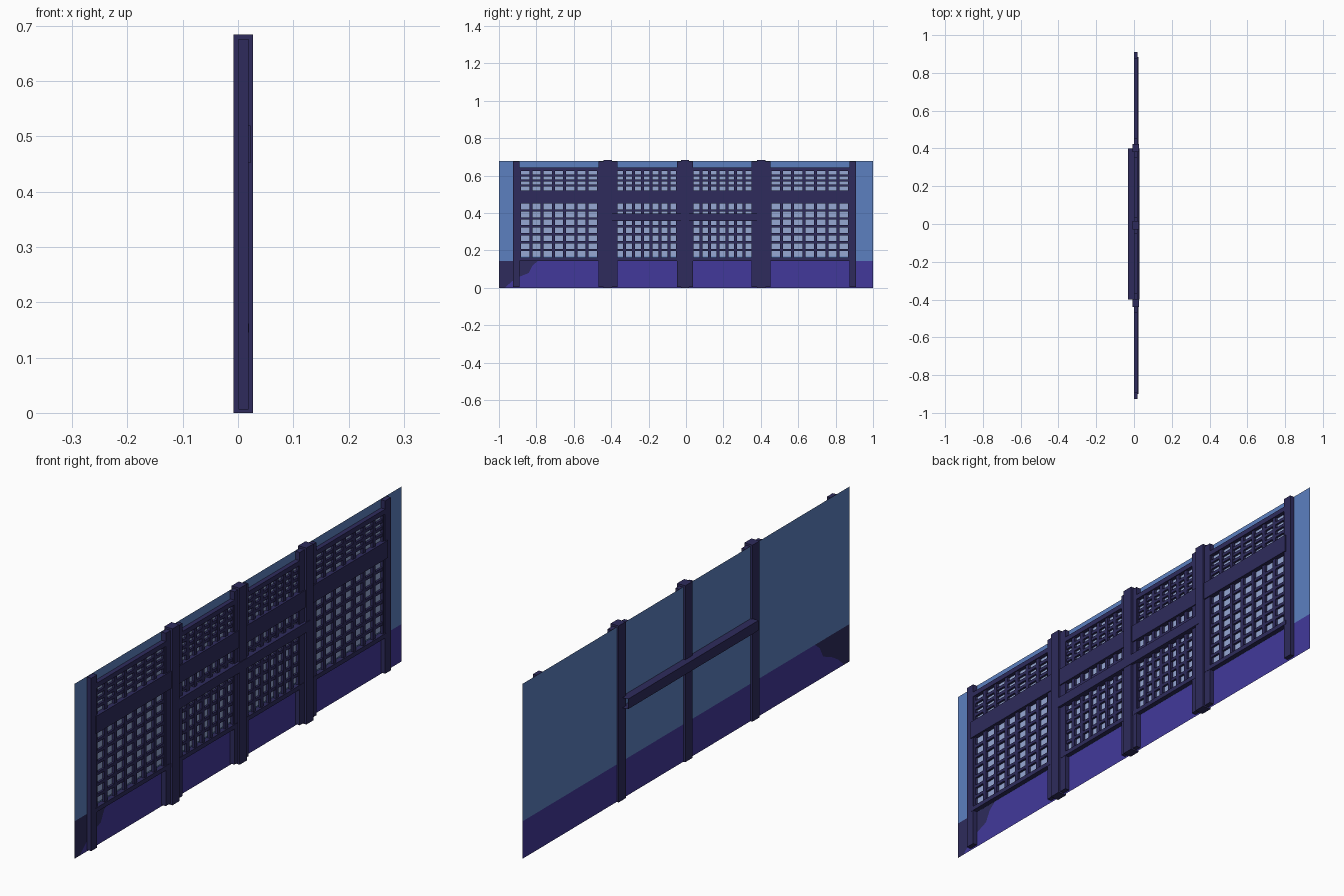
import bpy, bmesh

if "Cube" in bpy.data.objects:
    bpy.data.objects.remove(bpy.data.objects["Cube"])

def mat(name, rgb):
    m = bpy.data.materials.new(name)
    lin = [((c / 255 + 0.055) / 1.055) ** 2.4 for c in rgb]
    m.diffuse_color = (*lin, 1)
    m.use_nodes = True
    m.node_tree.nodes["Principled BSDF"].inputs["Base Color"].default_value = m.diffuse_color
    return m

WOOD = mat("dark_indigo_wood", (46, 43, 92))
BLUE = mat("blue_backing", (92, 128, 192))
PURPLE = mat("purple_base", (66, 57, 155))
PALE = mat("pale_pane", (150, 168, 212))

def make(name, bm, *mats):
    me = bpy.data.meshes.new(name)
    bm.to_mesh(me)
    bm.free()
    for m in mats:
        me.materials.append(m)
    ob = bpy.data.objects.new(name, me)
    bpy.context.collection.objects.link(ob)
    return ob

def add_box(bm, x0, x1, y0, y1, z0, z1, open_ends=False):
    r = bmesh.ops.create_cube(bm, size=1)
    for v in r["verts"]:
        v.co = ((x0, x1)[v.co.x > 0], (y0, y1)[v.co.y > 0], (z0, z1)[v.co.z > 0])
    if open_ends:
        fs = {f for v in r["verts"] for f in v.link_faces}
        bm.normal_update()
        bmesh.ops.delete(bm, geom=[f for f in fs if abs(f.normal.y) > 0.9], context='FACES_ONLY')

def box(name, *dims, **kw):
    bm = bmesh.new()
    add_box(bm, *dims, **kw)
    return make(name, bm, WOOD)

def sheet(name, x, polys, *mats):
    """Thin single-sided faces in the yz plane; each poly has a material index."""
    bm = bmesh.new()
    for idx, pts in polys:
        f = bm.faces.new([bm.verts.new((x, y, z)) for y, z in pts])
        f.material_index = idx
    return make(name, bm, *mats)

# Backing wall: blue upper part, purple base, dark patch in one corner
edge = [(-0.97, 0), (-0.93, 0.035), (-0.89, 0.06), (-0.84, 0.08), (-0.82, 0.12), (-0.79, 0.145)]
sheet("backing_wall", 0.0, [
    (0, [(-1, 0.145), (1, 0.145), (1, 0.678), (-1, 0.678)]),
    (1, edge[:1] + [(1, 0), (1, 0.145)] + edge[:0:-1]),
    (2, [(-1, 0)] + edge + [(-1, 0.145)]),
], BLUE, PURPLE, WOOD)

# Main posts: tall core running through the wall, wider flanks on the front
for i, (y, w) in enumerate([(-0.418, 0.051), (-0.006, 0.043), (0.402, 0.051)]):
    box(f"post_core_{i}", -0.008, 0.027, y - 0.022, y + 0.022, 0, 0.684)
    box(f"post_flank_{i}", 0.001, 0.019, y - w, y + w, 0.006, 0.676)

# End posts
for i, y in enumerate((-0.908, 0.892)):
    box(f"end_post_{i}", 0.001, 0.019, y - 0.018, y + 0.018, 0.006, 0.676)

# Long rails
box("top_rail", 0.001, 0.019, -0.9, 0.885, 0.625, 0.644)
box("middle_rail", 0.001, 0.023, -0.9, 0.885, 0.452, 0.52)
box("bottom_rail", 0.001, 0.02, -0.9, 0.885, 0.145, 0.162)

# Handrail passing both sides of the wall, open at the ends
box("hand_rail", -0.031, 0.029, -0.4, 0.4, 0.358, 0.397, open_ends=True)

# Lattice bays with pale panes behind
for i, (y0, y1) in enumerate([(-0.89, -0.469), (-0.375, -0.045), (0.033, 0.357), (0.449, 0.874)]):
    sheet(f"pane_{i}", 0.004, [(0, [(y0, 0.168), (y1, 0.168), (y1, 0.63), (y0, 0.63)])], PALE)
    bm = bmesh.new()
    for k in range(8):
        y = y0 + (y1 - y0) * k / 7
        add_box(bm, 0.005, 0.015, y - 0.008, y + 0.008, 0.155, 0.63)
    for z0, z1, n in ((0.52, 0.627, 4), (0.16, 0.456, 7)):
        for k in range(1, n):
            z = z0 + (z1 - z0) * k / n
            add_box(bm, 0.006, 0.014, y0, y1, z - 0.006, z + 0.006)
    make(f"lattice_{i}", bm, WOOD)
